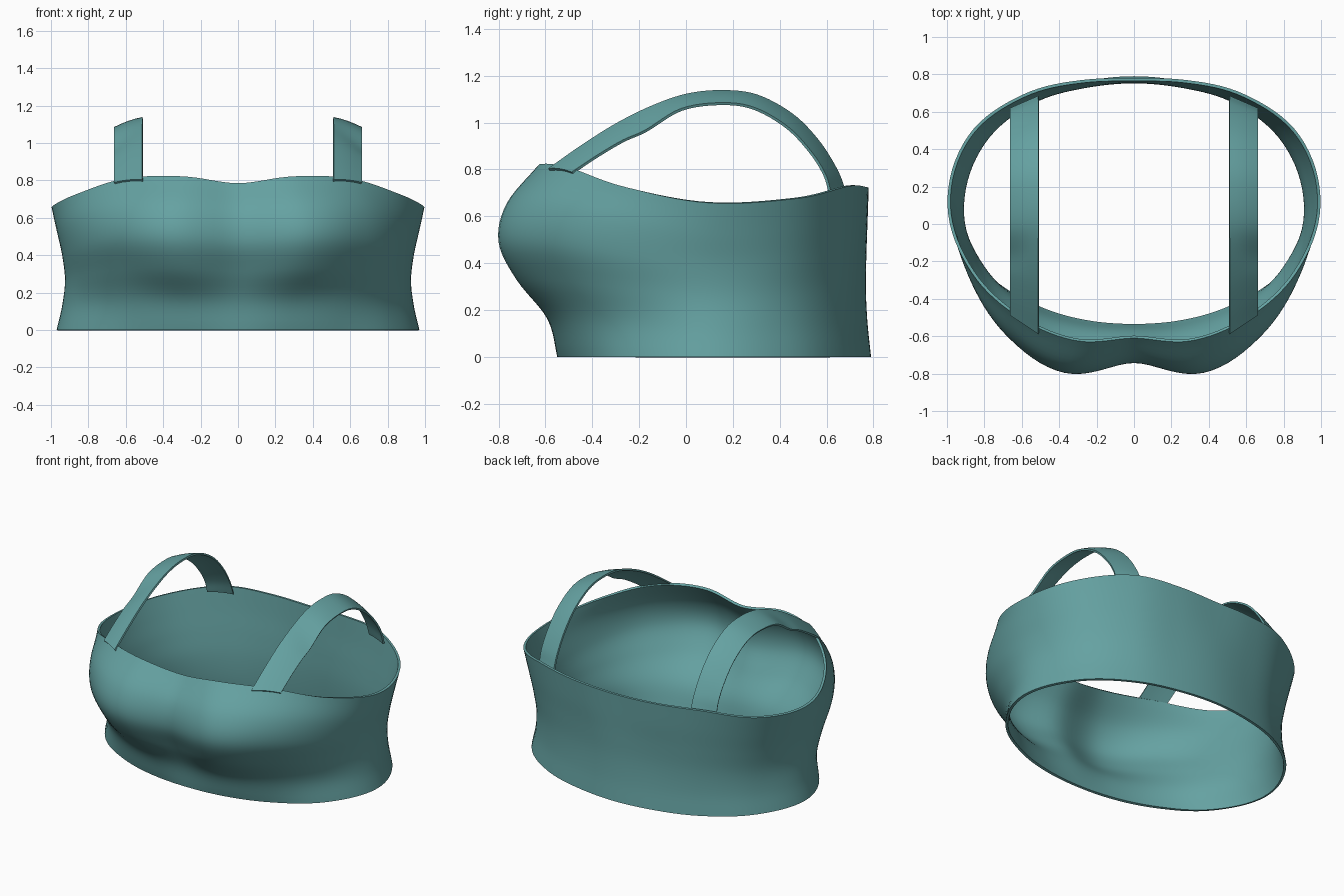
import bpy, bmesh, math

if "Cube" in bpy.data.objects:
    bpy.data.objects.remove(bpy.data.objects["Cube"])

mat = bpy.data.materials.new("teal_fabric")
mat.diffuse_color = (0.13, 0.36, 0.36, 1)
mat.use_nodes = True
mat.node_tree.nodes["Principled BSDF"].inputs["Base Color"].default_value = mat.diffuse_color

CY = 0.1   # centre of the radial sections
# Stations every 22.5 degrees, front to back: rim height, then radii from hem to rim
STATIONS = [
    (0.785, [0.650, 0.685, 0.770, 0.840, 0.820, 0.710]),
    (0.822, [0.680, 0.740, 0.885, 0.968, 0.930, 0.785]),
    (0.810, [0.765, 0.810, 0.900, 0.970, 0.955, 0.855]),
    (0.725, [0.893, 0.880, 0.910, 0.950, 0.963, 0.940]),
    (0.657, [0.970, 0.940, 0.925, 0.938, 0.968, 0.997]),
    (0.675, [0.910, 0.885, 0.880, 0.900, 0.930, 0.962]),
    (0.728, [0.800, 0.785, 0.785, 0.800, 0.820, 0.838]),
    (0.725, [0.715, 0.700, 0.695, 0.702, 0.715, 0.725]),
    (0.718, [0.690, 0.675, 0.668, 0.670, 0.675, 0.680]),
]


def cubic(a, b, c, d, t):
    return b + 0.5 * t * (c - a + t * (2*a - 5*b + 4*c - d + t * (3*(b - c) + d - a)))


def sample(vals, u):
    """Smooth curve through open list of numbers, u in 0..len-1."""
    n = len(vals)
    i = min(int(u), n - 2)
    b, c = vals[i], vals[i + 1]
    a = vals[i - 1] if i > 0 else 2*b - c
    d = vals[i + 2] if i + 2 < n else 2*c - b
    return cubic(a, b, c, d, u - i)


def sample_ring(vals, u):
    """Smooth curve through stations, mirrored at front and back."""
    pad = [vals[1]] + vals + [vals[-2]]
    i = min(int(u), len(vals) - 2)
    return cubic(*pad[i:i + 4], u - i)


def grid_object(name, rows, closed, thickness, offset):
    bm = bmesh.new()
    g = [[bm.verts.new(p) for p in row] for row in rows]
    n = len(rows[0])
    for r0, r1 in zip(g, g[1:]):
        for j in range(n if closed else n - 1):
            k = (j + 1) % n
            bm.faces.new((r0[j], r0[k], r1[k], r1[j]))
    me = bpy.data.meshes.new(name)
    bm.to_mesh(me)
    bm.free()
    me.materials.append(mat)
    ob = bpy.data.objects.new(name, me)
    bpy.context.collection.objects.link(ob)
    sol = ob.modifiers.new("thickness", 'SOLIDIFY')
    sol.thickness = thickness
    sol.offset = offset
    bpy.ops.object.select_all(action='DESELECT')
    ob.select_set(True)
    bpy.context.view_layer.objects.active = ob
    bpy.ops.object.modifier_apply(modifier="thickness")
    bpy.ops.object.shade_smooth_by_angle(angle=math.radians(40))
    return ob


# Bodice: closed shell lofted through the stations
SEG, LEV = 128, 30
heights = [s[0] for s in STATIONS]
rows = []
for k in range(LEV + 1):
    t = k / LEV
    radii = [sample(s[1], t * 5) for s in STATIONS]
    row = []
    for j in range(SEG):
        phi = 2 * math.pi * j / SEG
        u = 8 * (1 - abs(1 - 2 * j / SEG))
        r = sample_ring(radii, u)
        row.append((r * math.sin(phi), CY - r * math.cos(phi), t * sample_ring(heights, u)))
    rows.append(row)
grid_object("bodice", rows, True, 0.016, -1)

# Shoulder straps: ribbons between an inner and an outer edge (y, z)
INNER = [(-0.585, 0.80), (-0.45, 0.895), (-0.30, 0.99), (-0.15, 1.065), (0.0, 1.117), (0.15, 1.133),
         (0.30, 1.115), (0.45, 1.035), (0.56, 0.925), (0.64, 0.80), (0.68, 0.70)]
OUTER = [(-0.485, 0.785), (-0.38, 0.855), (-0.27, 0.92), (-0.17, 0.965), (-0.02, 1.055), (0.15, 1.08),
         (0.29, 1.06), (0.43, 0.98), (0.53, 0.875), (0.59, 0.78), (0.615, 0.70)]
for side, label in ((1, "left"), (-1, "right")):
    rows = []
    for k in range(61):
        u = k / 60 * (len(INNER) - 1)
        (yi, zi), (yo, zo) = [(sample([p[0] for p in e], u), sample([p[1] for p in e], u))
                              for e in (INNER, OUTER)]
        row = []
        for w in range(5):
            f = w / 4
            bulge = 0.006 * 4 * f * (1 - f)
            row.append((side * (0.51 + 0.15 * f), yi + (yo - yi) * f, zi + (zo - zi) * f + bulge))
        rows.append(row if side < 0 else row[::-1])
    grid_object("strap_" + label, rows, False, 0.012, 0)
